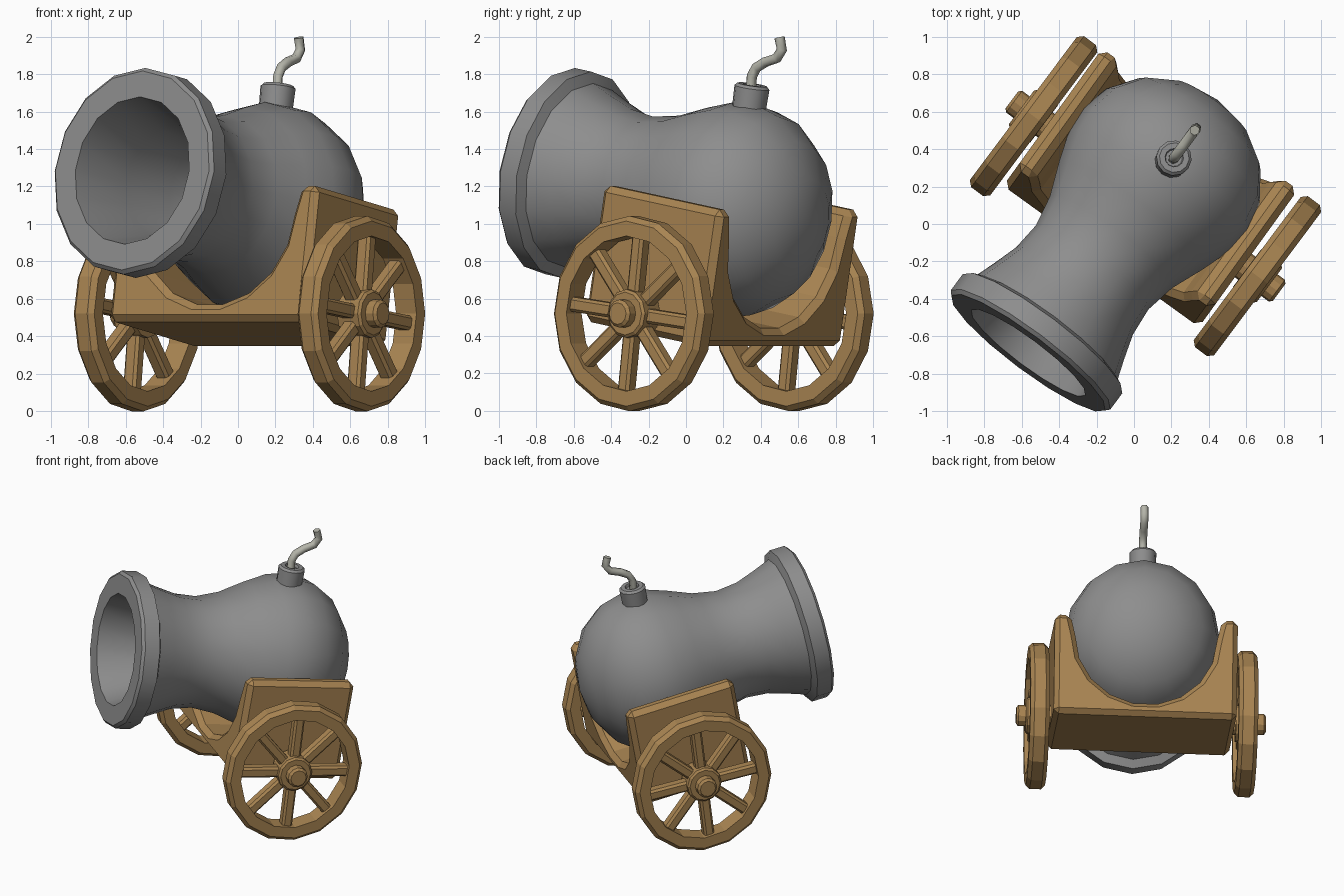
import bpy, bmesh, math
from mathutils import Matrix, Vector

if "Cube" in bpy.data.objects:
    bpy.data.objects.remove(bpy.data.objects["Cube"])

R, T = Matrix.Rotation, Matrix.Translation
rad = math.radians
ROOT = R(rad(-36.8), 4, 'Z') @ T((-0.04, 0, 0))   # whole model is turned on its base
TILT = R(rad(-10), 4, 'X')                        # muzzle points slightly up


def material(name, rgb):
    m = bpy.data.materials.new(name)
    m.diffuse_color = (*rgb, 1)
    m.use_nodes = True
    m.node_tree.nodes["Principled BSDF"].inputs["Base Color"].default_value = m.diffuse_color
    return m


wood = material("wood", (0.40, 0.235, 0.085))
iron = material("iron", (0.27, 0.27, 0.27))
cord = material("cord", (0.46, 0.46, 0.40))


def finish(bm, name, matrix, mat, smooth=None, bevel=0):
    bm.transform(ROOT @ matrix)
    bmesh.ops.remove_doubles(bm, verts=bm.verts, dist=1e-5)
    bmesh.ops.recalc_face_normals(bm, faces=bm.faces)
    me = bpy.data.meshes.new(name)
    bm.to_mesh(me)
    bm.free()
    ob = bpy.data.objects.new(name, me)
    bpy.context.collection.objects.link(ob)
    me.materials.append(mat)
    if bevel:
        b = ob.modifiers.new("bevel", 'BEVEL')
        b.width, b.segments, b.limit_method, b.angle_limit = bevel, 1, 'ANGLE', rad(40)
    if smooth:
        bpy.ops.object.select_all(action='DESELECT')
        ob.select_set(True)
        bpy.context.view_layer.objects.active = ob
        bpy.ops.object.shade_smooth_by_angle(angle=rad(smooth))
    return ob


def lathe(bm, profile, segs):
    """Spin (axial, radius) points around z."""
    vs = [bm.verts.new((r, 0, z)) for z, r in profile]
    es = [bm.edges.new(p) for p in zip(vs, vs[1:])]
    bmesh.ops.spin(bm, geom=vs + es, cent=(0, 0, 0), axis=(0, 0, 1),
                   angle=math.tau, steps=segs, use_merge=True)


# barrel: bore, muzzle ring, neck and round breech (slightly taller than wide)
bm = bmesh.new()
lathe(bm, [(0.95, 0), (0.9, 0.2), (0.7, 0.28), (0.35, 0.31), (0, 0.40),
           (0, 0.54), (0.02, 0.56), (0.13, 0.56), (0.155, 0.50),
           (0.28, 0.455), (0.42, 0.41), (0.58, 0.395), (0.75, 0.43), (0.93, 0.505),
           (1.1, 0.565), (1.24, 0.578), (1.40, 0.54), (1.55, 0.43), (1.66, 0.25), (1.715, 0)], 16)
finish(bm, "barrel", T((0, -0.89, 1.285)) @ TILT @ R(rad(-90), 4, 'X') @ Matrix.Diagonal((0.95, 1, 1, 1)),
       iron, smooth=35)

# fuse collar
bm = bmesh.new()
lathe(bm, [(-0.1, 0), (-0.1, 0.09), (0.06, 0.095), (0.075, 0.08), (0.075, 0.05), (0.055, 0.045), (0.055, 0)], 12)
finish(bm, "fuse_collar", T((0, 0.4, 1.67)) @ TILT, iron, smooth=35)

# fuse cord
cu = bpy.data.curves.new("fuse", 'CURVE')
cu.dimensions = '3D'
cu.bevel_depth, cu.bevel_resolution, cu.use_fill_caps = 0.028, 1, True
path = [(0.40, 1.68), (0.41, 1.79), (0.44, 1.835), (0.50, 1.865), (0.575, 1.885), (0.61, 1.93), (0.595, 1.995)]
sp = cu.splines.new('POLY')
sp.points.add(len(path) - 1)
for p, (y, z) in zip(sp.points, path):
    p.co = (*(ROOT @ Vector((0, y, z))), 1)
cu.materials.append(cord)
bpy.context.collection.objects.link(bpy.data.objects.new("fuse", cu))

# carriage: tilted cradle with a U-shaped cut
bm = bmesh.new()
arc = [(0.5 * math.cos(rad(d)), 0.22 + 0.5 * math.sin(rad(d))) for d in range(0, -181, -20)]
outline = [(-0.645, 0.37), (-0.645, -0.37), (0.645, -0.37), (0.645, 0.37), (0.535, 0.37)] + arc + [(-0.535, 0.37)]
face = bm.faces.new([bm.verts.new((x, -0.4, z)) for x, z in outline])
ext = bmesh.ops.extrude_face_region(bm, geom=[face])
bmesh.ops.translate(bm, vec=(0, 0.8, 0), verts=[v for v in ext["geom"] if isinstance(v, bmesh.types.BMVert)])
finish(bm, "carriage", T((-0.005, 0.208, 0.775)) @ R(rad(1), 4, 'Z') @ TILT, wood, bevel=0.035)

# wheels: rim, spokes and hub on each side
for side, label, y in ((1, "right", 0.172), (-1, "left", 0.14)):
    place = (Matrix.Scale(side, 4, (1, 0, 0)) @ T((0.735, y, 0.52))
             @ Matrix.Diagonal((1, 0.965, 1, 1)) @ R(rad(90), 4, 'Y'))
    bm = bmesh.new()
    lathe(bm, [(-0.068, 0.415), (-0.068, 0.495), (-0.04, 0.522), (0.04, 0.522),
               (0.068, 0.495), (0.068, 0.415), (-0.068, 0.415)], 16)
    finish(bm, label + "_wheel_rim", place, wood)

    bm = bmesh.new()
    for i in range(8):
        m = R(rad(45 * i - 7), 4, 'Z') @ T((0.26, 0, 0)) @ Matrix.Diagonal((0.36, 0.078, 0.085, 1))
        bmesh.ops.create_cube(bm, size=1, matrix=m)
    finish(bm, label + "_wheel_spokes", place, wood, bevel=0.015)

    bm = bmesh.new()
    lathe(bm, [(-0.13, 0), (-0.13, 0.08), (-0.07, 0.08), (-0.07, 0.13), (0.068, 0.13),
               (0.08, 0.115), (0.08, 0.075), (0.13, 0.075), (0.145, 0.058), (0.145, 0)], 12)
    finish(bm, label + "_wheel_hub", place, wood)
